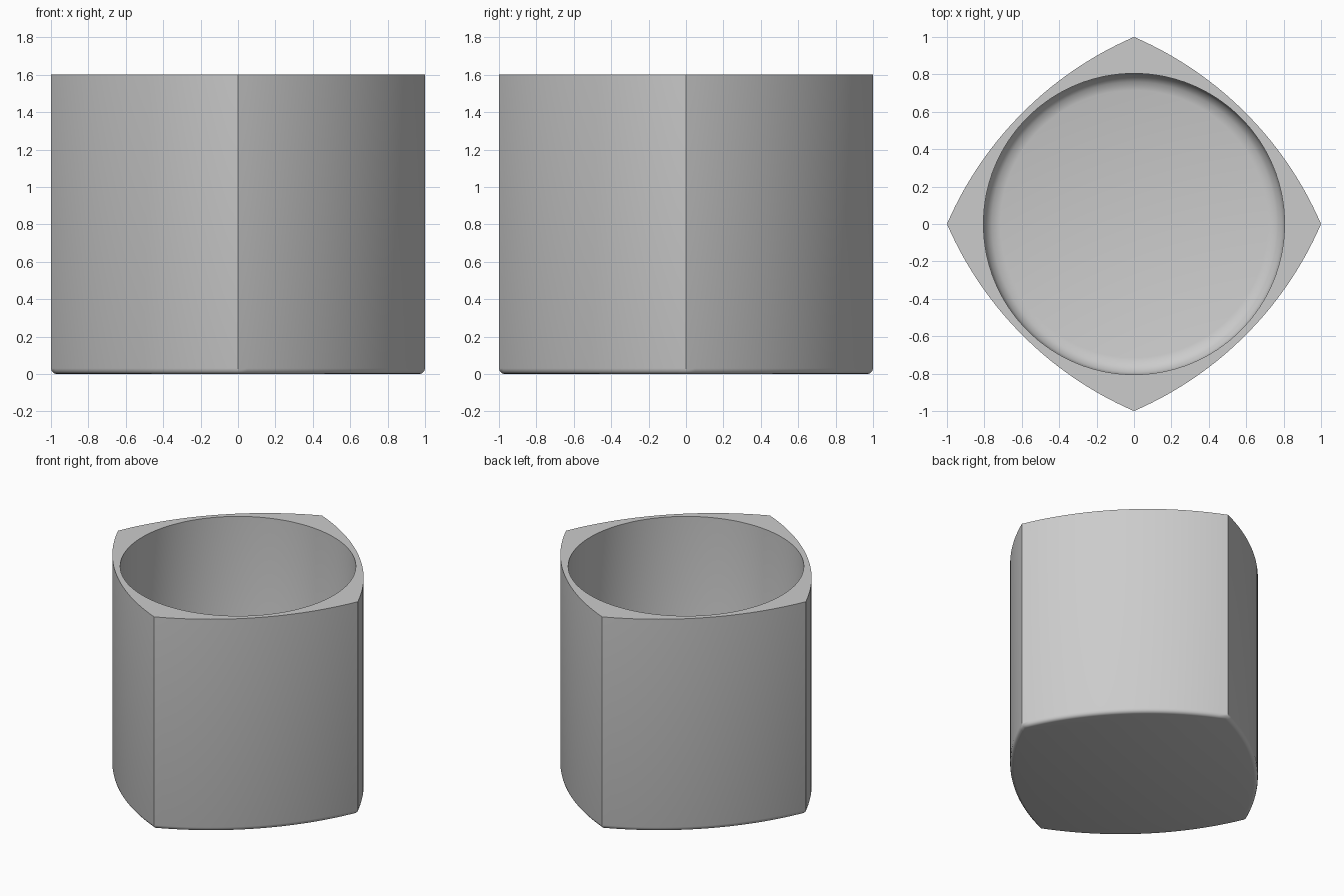
import bpy, bmesh
from math import sin, cos, pi, sqrt, radians

if "Cube" in bpy.data.objects:
    bpy.data.objects.remove(bpy.data.objects["Cube"], do_unlink=True)

SIDES = 128        # points around each ring, a multiple of four
HEIGHT = 1.6
BULGE = 0.135      # how far each wall bows out from a straight square
EDGE = 0.03        # rounding of the foot
BORE = 0.805       # radius of the round cavity
FLOOR = 0.1
FILLET = 0.09      # rounding between cavity wall and floor
STEPS = 3

# Each bowed wall is an arc of this radius, centred beyond the axis
ARC = (0.5 + BULGE ** 2) / (2 * BULGE)
OFFSET = ARC - sqrt(0.5) - BULGE


def bowed_square(angle):
    """Distance from the axis to the bowed wall, corners on the axes."""
    a = angle % (pi / 2) - pi / 4
    return sqrt(ARC ** 2 - (OFFSET * sin(a)) ** 2) - OFFSET * cos(a)


def round_bore(angle):
    return 1.0


def add_ring(bm, shape, scale, z):
    angles = [2 * pi * i / SIDES for i in range(SIDES)]
    return [bm.verts.new((scale * shape(t) * cos(t), scale * shape(t) * sin(t), z))
            for t in angles]


bm = bmesh.new()
rings = []
quarter = [pi / 2 * i / STEPS for i in range(STEPS + 1)]

# Outside: rounded foot, then straight wall
for a in quarter:
    rings.append(add_ring(bm, bowed_square, 1 - EDGE * (1 - sin(a)), EDGE * (1 - cos(a))))
rings.append(add_ring(bm, bowed_square, 1, HEIGHT))

# Inside: round opening, wall, fillet and floor
rings.append(add_ring(bm, round_bore, BORE, HEIGHT))
for a in reversed(quarter):
    rings.append(add_ring(bm, round_bore, BORE - FILLET * (1 - sin(a)),
                          FLOOR + FILLET * (1 - cos(a))))

for low, high in zip(rings, rings[1:]):
    for i in range(SIDES):
        j = (i + 1) % SIDES
        bm.faces.new((low[i], low[j], high[j], high[i]))
bm.faces.new(rings[0][::-1])
bm.faces.new(rings[-1])
bmesh.ops.recalc_face_normals(bm, faces=bm.faces)

mesh = bpy.data.meshes.new("square_cup")
bm.to_mesh(mesh)
bm.free()
cup = bpy.data.objects.new("square_cup", mesh)
bpy.context.collection.objects.link(cup)

# Plain grey finish
grey = bpy.data.materials.new("light_grey")
grey.use_nodes = True
colour = (0.6, 0.6, 0.6, 1)
grey.diffuse_color = colour
grey.node_tree.nodes["Principled BSDF"].inputs["Base Color"].default_value = colour
mesh.materials.append(grey)

# Smooth walls with crisp rim and corners
bpy.ops.object.select_all(action="DESELECT")
cup.select_set(True)
bpy.context.view_layer.objects.active = cup
bpy.ops.object.shade_smooth_by_angle(angle=radians(40))
